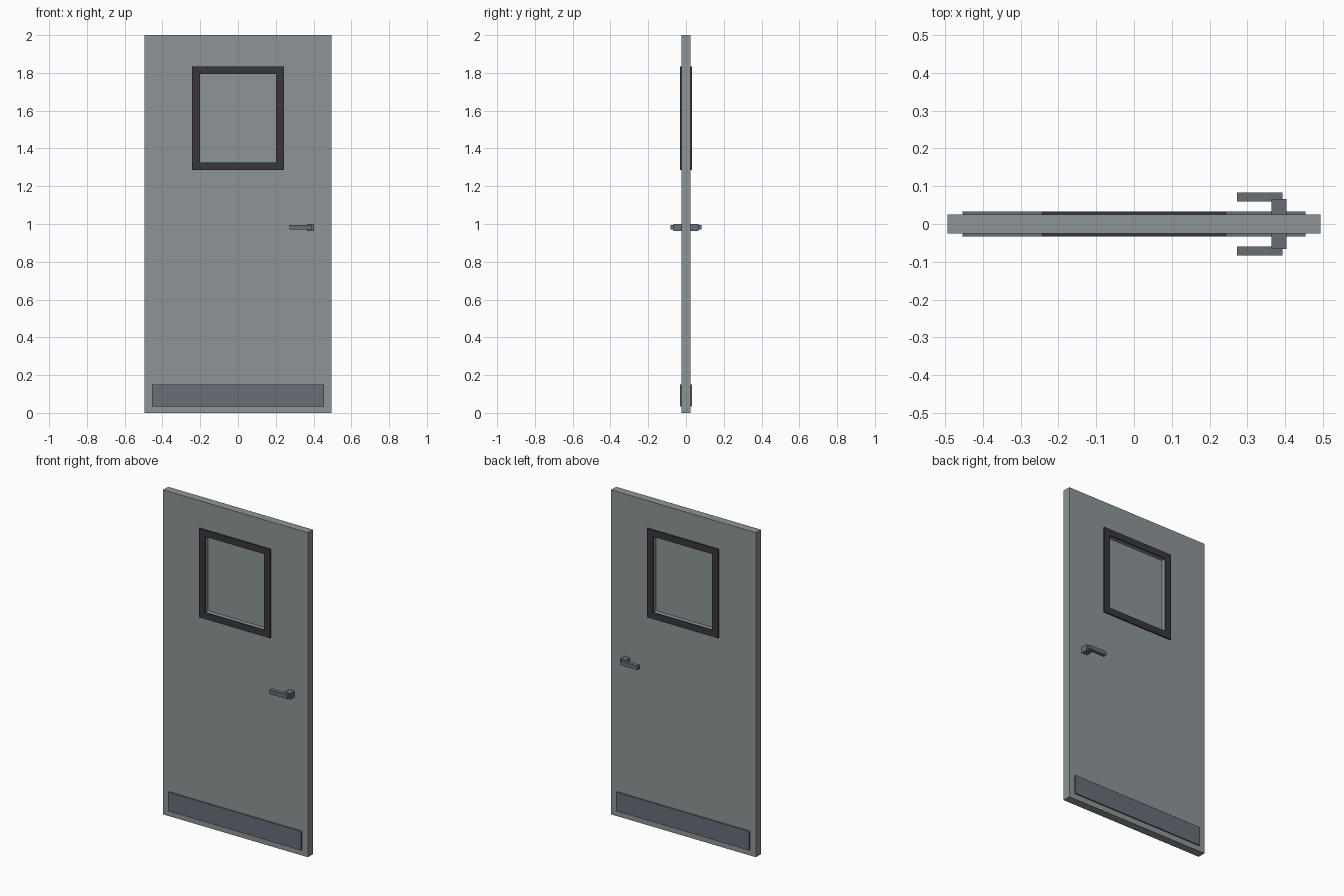
import bpy

if "Cube" in bpy.data.objects:
    bpy.data.objects.remove(bpy.data.objects["Cube"])


def material(name, color):
    m = bpy.data.materials.new(name)
    m.diffuse_color = (*color, 1)
    m.use_nodes = True
    m.node_tree.nodes["Principled BSDF"].inputs["Base Color"].default_value = m.diffuse_color
    return m


DOOR = material("grey_green_paint", (0.27, 0.30, 0.31))
METAL = material("slate_metal", (0.14, 0.153, 0.18))
DARK = material("dark_trim", (0.04, 0.037, 0.047))


def mesh_object(name, verts, faces, mat):
    me = bpy.data.meshes.new(name)
    me.from_pydata(verts, [], faces)
    me.materials.append(mat)
    ob = bpy.data.objects.new(name, me)
    bpy.context.collection.objects.link(ob)
    return ob


def box(name, x, y, z, mat):
    verts = [(a, b, c) for a in x for b in y for c in z]
    faces = [(0, 1, 3, 2), (4, 6, 7, 5), (0, 4, 5, 1),
             (2, 3, 7, 6), (0, 2, 6, 4), (1, 5, 7, 3)]
    return mesh_object(name, verts, faces, mat)


def ring(name, outer, inner, y, mat):
    """Rectangular slab with a rectangular hole; bounds are (x0, x1, z0, z1)."""
    verts = []
    for yy in y:
        for x0, x1, z0, z1 in (outer, inner):
            verts += [(x0, yy, z0), (x1, yy, z0), (x1, yy, z1), (x0, yy, z1)]
    faces = []
    for i in range(4):
        j = (i + 1) % 4
        faces += [(i, j, 4 + j, 4 + i),            # front
                  (8 + j, 8 + i, 12 + i, 12 + j),  # back
                  (j, i, 8 + i, 8 + j),            # outer rim
                  (4 + i, 4 + j, 12 + j, 12 + i)]  # hole walls
    return mesh_object(name, verts, faces, mat)


HOLE = (-0.202, 0.202, 1.325, 1.793)

# Door slab with a window opening and a thin central pane
ring("door_slab", (-0.494, 0.494, 0, 2), HOLE, (-0.025, 0.025), DOOR)
box("window_pane", HOLE[:2], (-0.003, 0.003), HOLE[2:], DOOR)

# Handle spindle through the door
box("handle_spindle", (0.364, 0.403), (-0.066, 0.066), (0.963, 1.0), METAL)

# Parts repeated on both sides
for side, s in (("front", -1), ("back", 1)):
    def span(a, b):
        return tuple(sorted((s * a, s * b)))
    ring("window_frame_" + side, (-0.243, 0.243, 1.285, 1.833), HOLE,
         span(0.025, 0.033), DARK)
    box("kick_plate_" + side, (-0.454, 0.454), span(0.025, 0.033),
        (0.034, 0.151), METAL)
    box("handle_lever_" + side, (0.272, 0.393), span(0.06, 0.083),
        (0.97, 0.995), METAL)
